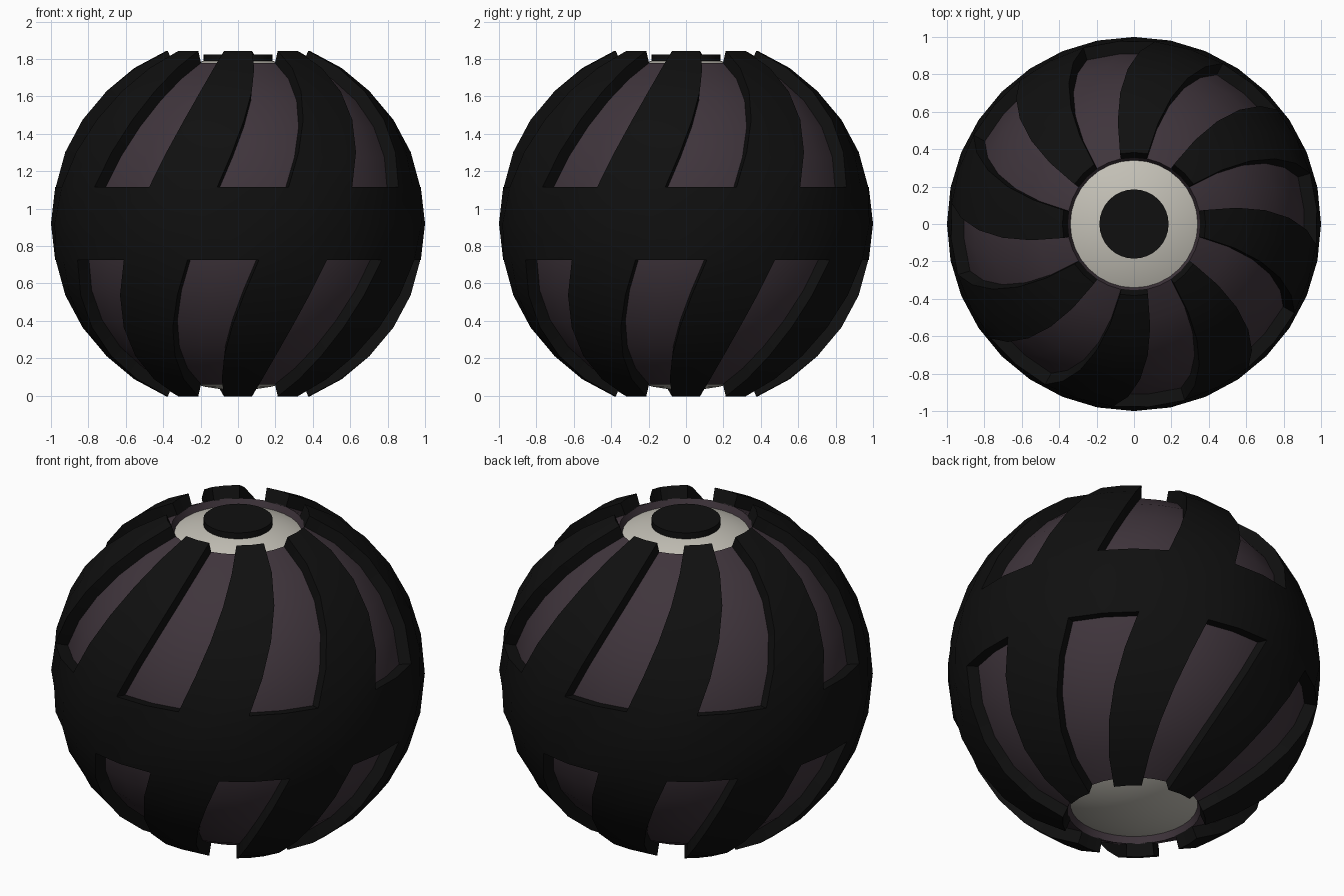
import bpy, bmesh, math

if "Cube" in bpy.data.objects:
    bpy.data.objects.remove(bpy.data.objects["Cube"])

CZ = 0.92                      # height of the ball centre
COLS, ROWS = 32, 12            # grid cells around and from rim to rim
LAT = math.radians(67.5)       # latitude of the open rims
TWIST = math.radians(45)       # total twist from bottom to top


def material(name, rgb):
    m = bpy.data.materials.new(name)
    m.diffuse_color = (*rgb, 1)
    m.use_nodes = True
    m.node_tree.nodes["Principled BSDF"].inputs["Base Color"].default_value = m.diffuse_color
    return m


black = material("black", (0.005, 0.005, 0.005))
plum = material("dark plum", (0.05, 0.035, 0.045))
grey = material("warm grey", (0.55, 0.53, 0.47))


def finish(name, bm, mat):
    bmesh.ops.recalc_face_normals(bm, faces=bm.faces[:])
    me = bpy.data.meshes.new(name)
    bm.to_mesh(me)
    bm.free()
    me.materials.append(mat)
    ob = bpy.data.objects.new(name, me)
    bpy.context.collection.objects.link(ob)
    bpy.ops.object.select_all(action='DESELECT')
    ob.select_set(True)
    bpy.context.view_layer.objects.active = ob
    bpy.ops.object.shade_smooth_by_angle(angle=math.radians(30))
    return ob


def twisted_shell(name, r_out, r_in, keep, mat):
    """Thick shell made of the kept cells of a twisted latitude grid."""
    bm = bmesh.new()

    def layer(r):
        grid = []
        for j in range(ROWS + 1):
            lat = -LAT + 2 * LAT * j / ROWS
            turn = TWIST * (math.sin(lat) / math.sin(LAT) + 1) / 2
            row = []
            for i in range(COLS):
                a = math.radians(-101.25) + math.tau * i / COLS + turn
                row.append(bm.verts.new((r * math.cos(lat) * math.cos(a),
                                         r * math.cos(lat) * math.sin(a),
                                         CZ + r * math.sin(lat))))
            grid.append(row)
        return grid

    outer, inner = layer(r_out), layer(r_in)

    def kept(i, j):
        return 0 <= j < ROWS and keep(i % COLS, j)

    for j in range(ROWS):
        for i in range(COLS):
            if not kept(i, j):
                continue
            ids = [(j, i), (j, (i + 1) % COLS), (j + 1, (i + 1) % COLS), (j + 1, i)]
            bm.faces.new([outer[a][b] for a, b in ids])
            bm.faces.new([inner[a][b] for a, b in reversed(ids)])
            # side walls where the neighbouring cell is open
            near = [(i, j - 1), (i + 1, j), (i, j + 1), (i - 1, j)]
            for k, n in enumerate(near):
                if not kept(*n):
                    (a, b), (c, d) = ids[k], ids[(k + 1) % 4]
                    bm.faces.new([outer[a][b], inner[a][b], inner[c][d], outer[c][d]])
    bmesh.ops.delete(bm, geom=[v for v in bm.verts if not v.link_faces], context='VERTS')
    return finish(name, bm, mat)


# Raised frame: eight twisted ribs plus the equator band
twisted_shell("twisted_rib_frame", 1.0, 0.925,
              lambda i, j: i % 4 < 2 or j in (5, 6), black)

# Plum shell behind the ribs, open at both poles
twisted_shell("panel_shell", 0.93, 0.885, lambda i, j: True, plum)

# Grey core visible through the pole openings
bm = bmesh.new()
bmesh.ops.create_uvsphere(bm, u_segments=32, v_segments=32, radius=0.89)
bmesh.ops.translate(bm, verts=bm.verts[:], vec=(0, 0, CZ))
# keep only the two polar caps, which are all that shows
bmesh.ops.delete(bm, geom=[f for f in bm.faces
                           if abs(f.calc_center_median().z - CZ) < 0.72], context='FACES')
finish("core_caps", bm, grey)

# Black button on top
bm = bmesh.new()
bmesh.ops.create_cone(bm, cap_ends=True, segments=32, radius1=0.185, radius2=0.185, depth=0.045)
bmesh.ops.translate(bm, verts=bm.verts[:], vec=(0, 0, 1.803))
finish("top_button", bm, black)
